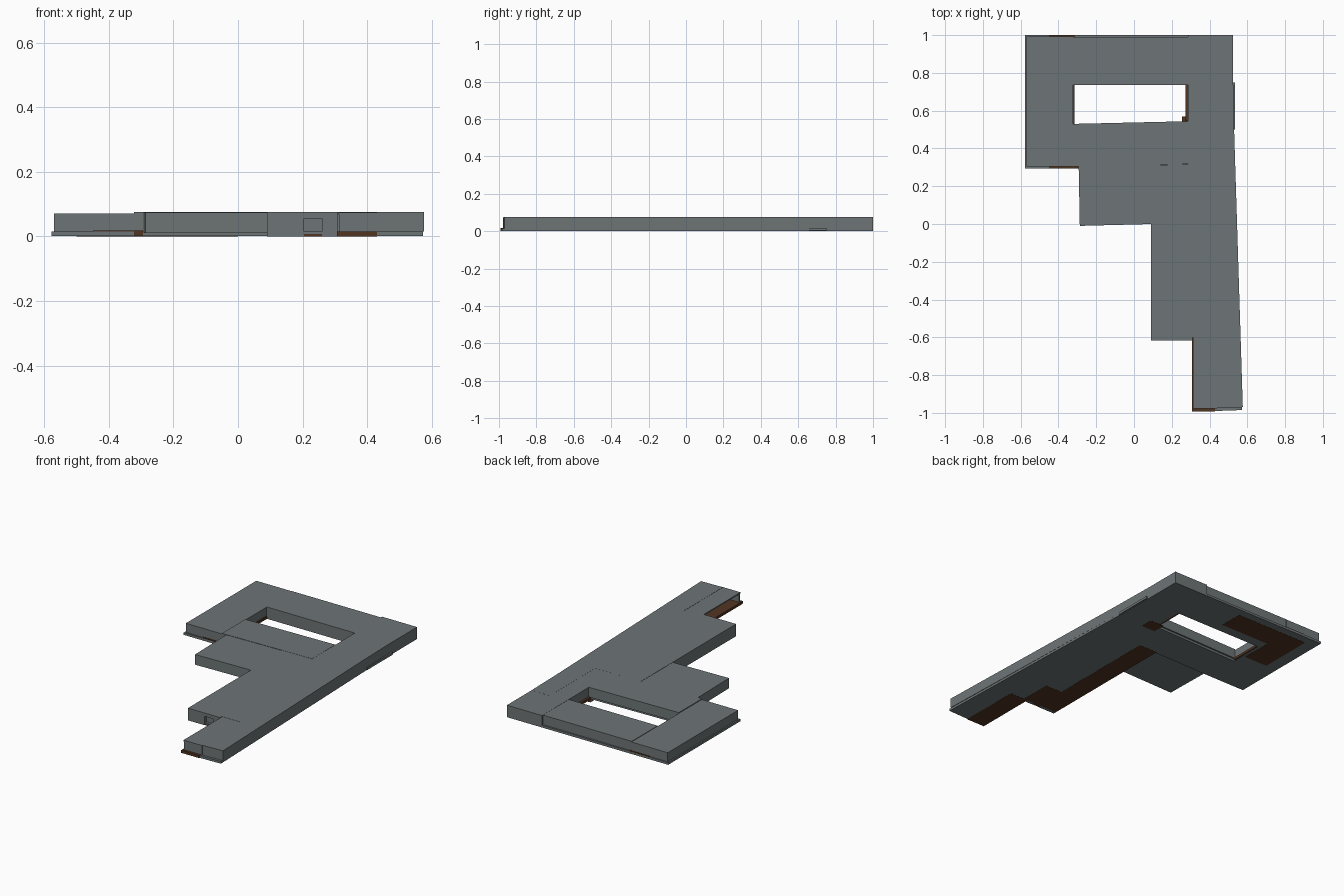
import bpy
import bmesh


def material(name, color):
    m = bpy.data.materials.new(name)
    m.diffuse_color = (*color, 1)
    return m


GREY = material("slate grey", (0.155, 0.178, 0.18))
BROWN = material("dark brown", (0.085, 0.036, 0.016))


def prism(name, pts, z0, z1, mat=GREY):
    """Extrude a plan outline between two heights."""
    bm = bmesh.new()
    face = bm.faces.new([bm.verts.new((x, y, z0)) for x, y in pts])
    up = bmesh.ops.extrude_face_region(bm, geom=[face])
    for v in up["geom"]:
        if isinstance(v, bmesh.types.BMVert):
            v.co.z = z1
    bmesh.ops.recalc_face_normals(bm, faces=bm.faces)
    me = bpy.data.meshes.new(name)
    bm.to_mesh(me)
    bm.free()
    me.materials.append(mat)
    ob = bpy.data.objects.new(name, me)
    bpy.context.collection.objects.link(ob)
    return ob


def box(name, x0, x1, y0, y1, z0, z1, mat=GREY):
    return prism(name, [(x0, y0), (x1, y0), (x1, y1), (x0, y1)], z0, z1, mat)


BASE = 0.015   # top of the floor slab
UNDER = 0.001  # grey slab sits just above the brown floor undersides

# Courtyard floor slab, four sides around the opening
box("left_slab", -0.578, -0.322, 0.295, 1.0, UNDER, BASE)
box("north_slab", -0.322, 0.285, 0.737, 1.0, UNDER, BASE)
prism("south_slab", [(-0.322, 0.295), (0.285, 0.305), (0.285, 0.535), (-0.322, 0.52)], UNDER, BASE)
box("right_slab", 0.285, 0.525, 0.31, 1.0, UNDER, BASE)

# Courtyard walls and roofs, a little inside the slab edge
box("left_block", -0.570, -0.322, 0.305, 0.993, BASE, 0.071)
box("north_block", -0.322, 0.285, 0.737, 0.990, BASE, 0.074)
prism("south_block", [(-0.322, 0.303), (0.285, 0.317), (0.285, 0.544), (-0.322, 0.53)], BASE, 0.076)
box("right_block", 0.285, 0.525, 0.31, 1.0, BASE, 0.075)

# Front annex, raised just off the ground
prism("front_annex", [(-0.287, -0.01), (0.095, 0.0), (0.09, 0.32), (-0.293, 0.31)], 0.011, 0.074)

# Long wing with a slanting outer wall
prism("wing_slab", [(0.09, -0.615), (0.305, -0.615), (0.43, -0.99), (0.573, -0.985),
                    (0.53, 0.5), (0.525, 0.76), (0.285, 0.76), (0.285, 0.31), (0.09, 0.31)],
      UNDER, BASE)
prism("wing_block", [(0.09, -0.60), (0.43, -0.60), (0.43, -0.975), (0.576, -0.97),
                     (0.53, 0.5), (0.525, 0.76), (0.40, 0.76), (0.40, 0.318), (0.09, 0.312)],
      BASE, 0.0755)

# Wing front wall with a small doorway
box("door_left_wall", 0.09, 0.205, -0.618, -0.60, 0.0, 0.0755)
box("door_right_wall", 0.26, 0.31, -0.618, -0.60, 0.0, 0.0755)
box("door_lintel", 0.205, 0.26, -0.618, -0.60, 0.055, 0.0755)
box("door_sill", 0.205, 0.26, -0.616, -0.60, 0.0, 0.008, BROWN)

# Open porch at the end of the wing: floor, end wall and roof
box("porch_floor", 0.306, 0.43, -0.993, -0.60, 0.0, BASE + 0.001, BROWN)
box("porch_end_wall", 0.315, 0.44, -0.978, -0.968, BASE, 0.073)
box("porch_roof", 0.312, 0.44, -0.978, -0.60, 0.067, 0.0745)

# Side step along the outer wall
box("side_step", 0.50, 0.535, 0.50, 0.75, 0.003, 0.018)

# Brown floors showing underneath
box("wing_floor", 0.09, 0.215, -0.60, 0.31, 0.0, 0.002, BROWN)
box("wing_floor_link", 0.215, 0.33, -0.60, -0.40, 0.0, 0.002, BROWN)
box("north_floor", -0.50, 0.0, 0.80, 0.95, 0.0, 0.002, BROWN)
box("left_floor", -0.50, -0.34, 0.60, 0.80, 0.0, 0.002, BROWN)
box("right_floor", 0.255, 0.35, 0.49, 0.57, 0.0, 0.002, BROWN)

# Brown ledges around the opening and at the passage ends
for name, x0, x1, y0, y1 in [("court_left_ledge", -0.325, -0.315, 0.53, 0.735),
                             ("court_right_ledge", 0.272, 0.29, 0.545, 0.735),
                             ("back_ledge", -0.45, -0.313, 0.985, 1.0),
                             ("front_ledge", -0.45, -0.295, 0.295, 0.31)]:
    box(name, x0, x1, y0, y1, 0.003, BASE + 0.003, BROWN)
